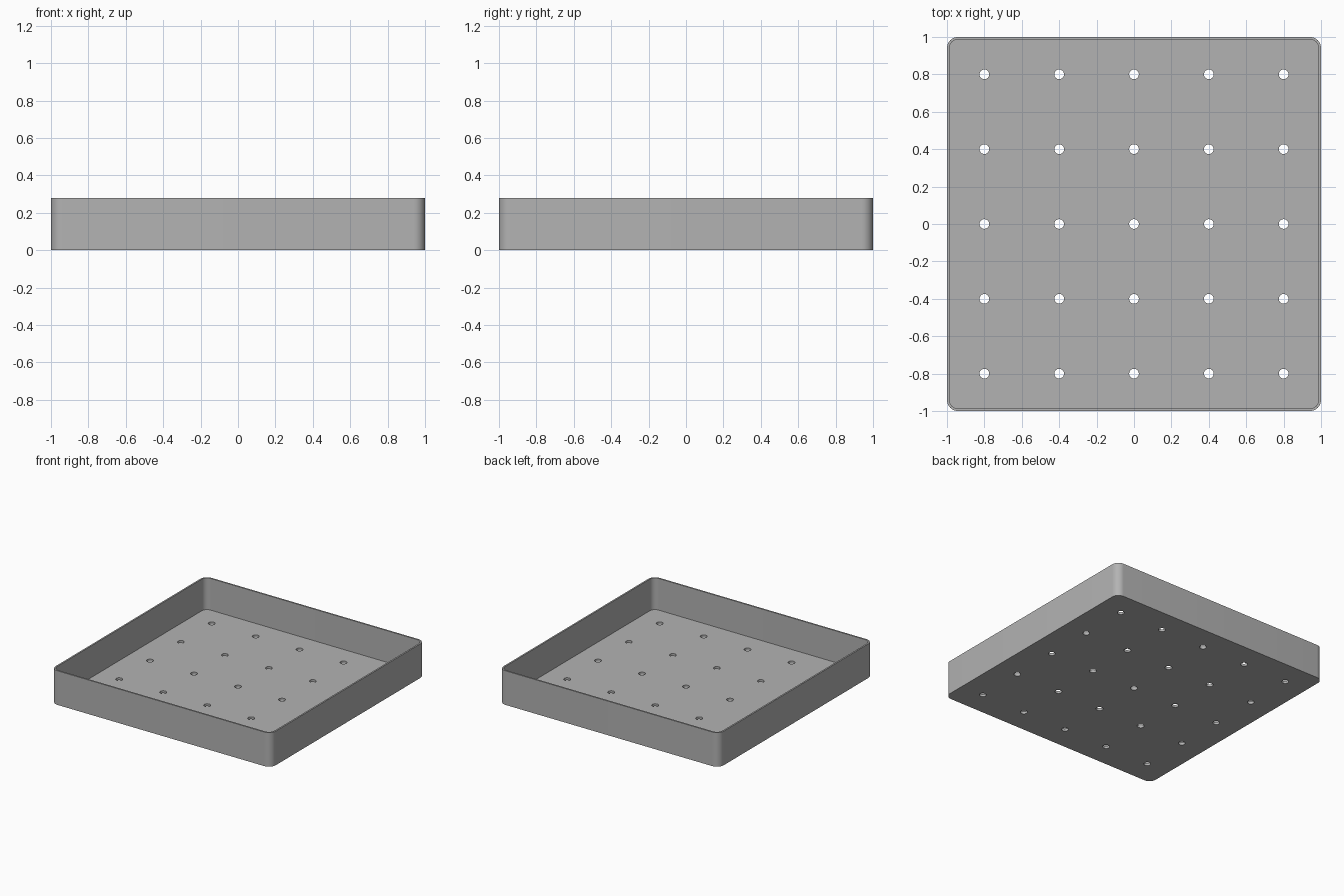
import bpy, bmesh, math

if "Cube" in bpy.data.objects:
    bpy.data.objects.remove(bpy.data.objects["Cube"])

HEIGHT, FLOOR, WALL, RADIUS = 0.28, 0.02, 0.013, 0.06
HOLE_RADIUS = 0.026

grey = bpy.data.materials.new("grey")
grey.diffuse_color = (0.45, 0.45, 0.45, 1)
grey.use_nodes = True
grey.node_tree.nodes["Principled BSDF"].inputs["Base Color"].default_value = grey.diffuse_color


def rounded_ring(bm, half, radius, z, steps=10):
    """Vertices of a rounded square at height z."""
    ring = []
    for corner in range(4):
        mid = math.pi / 4 + corner * math.pi / 2
        cx = math.copysign(half - radius, math.cos(mid))
        cy = math.copysign(half - radius, math.sin(mid))
        for i in range(steps + 1):
            a = (corner + i / steps) * math.pi / 2
            ring.append(bm.verts.new((cx + radius * math.cos(a), cy + radius * math.sin(a), z)))
    return ring


def make_object(name, bm):
    bmesh.ops.recalc_face_normals(bm, faces=bm.faces)
    mesh = bpy.data.meshes.new(name)
    bm.to_mesh(mesh)
    bm.free()
    mesh.materials.append(grey)
    obj = bpy.data.objects.new(name, mesh)
    bpy.context.collection.objects.link(obj)
    return obj


# Tray shell: outside wall, rim, inside wall, floor
bm = bmesh.new()
inner = 1 - WALL
rings = [rounded_ring(bm, 1, RADIUS, 0),
         rounded_ring(bm, 1, RADIUS, HEIGHT),
         rounded_ring(bm, inner, RADIUS - WALL, HEIGHT),
         rounded_ring(bm, inner, RADIUS - WALL, FLOOR)]
for a, b in zip(rings, rings[1:]):
    for i in range(len(a)):
        j = (i + 1) % len(a)
        bm.faces.new((a[i], a[j], b[j], b[i]))
bm.faces.new(rings[0])
bm.faces.new(rings[-1])
tray = make_object("tray", bm)

# Drain hole cutters in a five by five grid
bm = bmesh.new()
for ix in range(-2, 3):
    for iy in range(-2, 3):
        drill = bmesh.ops.create_cone(bm, cap_ends=True, segments=24, radius1=HOLE_RADIUS,
                                      radius2=HOLE_RADIUS, depth=0.1)
        bmesh.ops.translate(bm, verts=drill["verts"], vec=(ix * 0.4, iy * 0.4, 0))
cutter = make_object("hole_cutter", bm)

# Cut the holes, then remove the cutter
cut = tray.modifiers.new("drain_holes", "BOOLEAN")
cut.operation, cut.solver, cut.object = "DIFFERENCE", "EXACT", cutter
bpy.context.view_layer.objects.active = tray
tray.select_set(True)
bpy.ops.object.modifier_apply(modifier=cut.name)
bpy.data.objects.remove(cutter)
bpy.ops.object.shade_smooth_by_angle(angle=math.radians(30))
